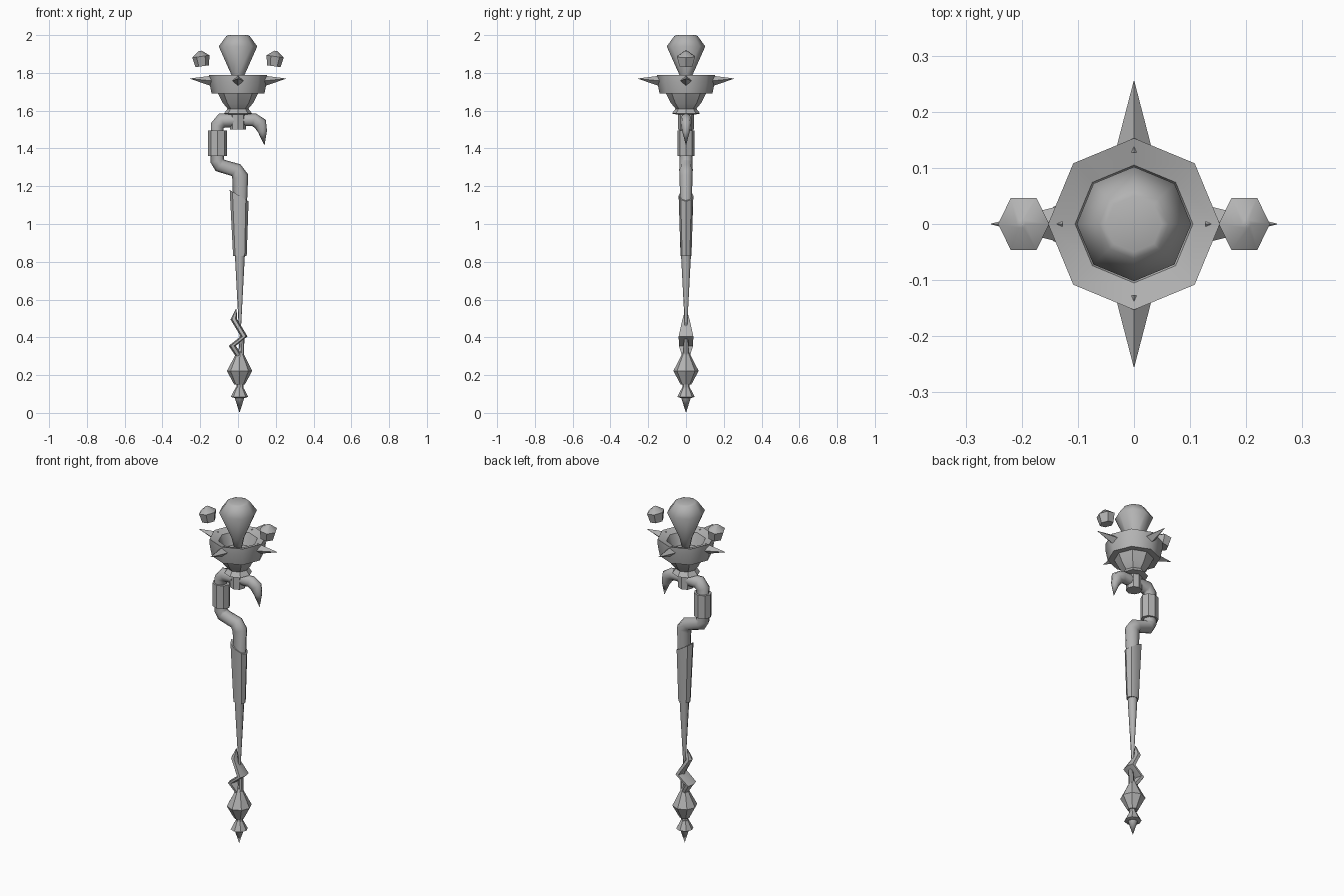
import bpy, bmesh, math
from mathutils import Vector, Matrix

cube = bpy.data.objects.get("Cube")
if cube:
    bpy.data.objects.remove(cube, do_unlink=True)

GREY = (0.45, 0.45, 0.45, 1)
mat = bpy.data.materials.new("stone_grey")
mat.use_nodes = True
mat.diffuse_color = GREY
mat.node_tree.nodes["Principled BSDF"].inputs["Base Color"].default_value = GREY


def loft(name, rings, sides=8, bend=False, smooth=40, matrix=Matrix()):
    """Skin rings (x, z, radius, depth radius); bend turns them to follow the path."""
    bm = bmesh.new()
    centres = [Vector((r[0], 0, r[1])) for r in rings]
    loops = []
    for i, ring in enumerate(rings):
        rx = ring[2]
        ry = ring[3] if len(ring) > 3 else rx
        across, mitre = Vector((1, 0, 0)), 1
        if bend:
            a = (centres[i] - centres[max(i - 1, 0)]).normalized()
            b = (centres[min(i + 1, len(rings) - 1)] - centres[i]).normalized()
            t = (a + b).normalized()
            across = Vector((t.z, 0, -t.x))
            mitre = 1 / max(t.dot(a if i else b), 0.7)
        loop = []
        for k in range(sides):
            ang = math.tau * k / sides
            p = centres[i] + across * rx * mitre * math.cos(ang) + Vector((0, ry * math.sin(ang), 0))
            loop.append(bm.verts.new(p))
        loops.append(loop)
    for low, high in zip(loops, loops[1:]):
        for k in range(sides):
            j = (k + 1) % sides
            bm.faces.new((low[k], low[j], high[j], high[k]))
    bm.faces.new(loops[0])
    bm.faces.new(loops[-1])
    bmesh.ops.remove_doubles(bm, verts=bm.verts, dist=0.0005)
    bmesh.ops.recalc_face_normals(bm, faces=bm.faces)
    mesh = bpy.data.meshes.new(name)
    bm.to_mesh(mesh)
    bm.free()
    mesh.materials.append(mat)
    obj = bpy.data.objects.new(name, mesh)
    obj.matrix_world = matrix
    bpy.context.collection.objects.link(obj)
    bpy.ops.object.select_all(action="DESELECT")
    obj.select_set(True)
    bpy.context.view_layer.objects.active = obj
    bpy.ops.object.shade_smooth_by_angle(angle=math.radians(smooth))
    return obj


# Head: large gem standing in a hollow collar over a cup
loft("gem", [(0, 1.70, 0.015), (0, 1.79, 0.035), (0, 1.94, 0.102),
             (0, 1.995, 0.062), (0, 2.0, 0.05)], smooth=80)
loft("collar", [(0, 1.69, 0.09), (0, 1.69, 0.14), (0, 1.75, 0.152), (0, 1.79, 0.153),
                (0, 1.775, 0.105), (0, 1.71, 0.08)], smooth=50)
loft("cup", [(0, 1.58, 0.05), (0, 1.585, 0.075), (0, 1.61, 0.055),
             (0, 1.64, 0.08), (0, 1.695, 0.108)], smooth=30)

# Four spikes around the collar
for i in range(4):
    loft(f"spike_{i + 1}", [(0.13, 1.757, 0.03, 0.033), (0.257, 1.77, 0, 0)],
         sides=4, bend=True, smooth=20, matrix=Matrix.Rotation(i * math.pi / 2, 4, "Z"))

# Floating side stones, leaning towards the gem
for side, label in ((1, "left"), (-1, "right")):
    place = Matrix.Translation((0.195 * side, 0, 1.875)) @ Matrix.Rotation(math.radians(8) * side, 4, "Y")
    loft(f"{label}_stone", [(0, -0.04, 0.036, 0.04), (0, 0.012, 0.046, 0.054),
                            (0, 0.042, 0.008)], sides=6, smooth=50, matrix=place)

# Neck ring, claw and the crooked upper tube
loft("neck_ring", [(0, 1.5, 0.042), (0, 1.585, 0.042)])
loft("claw", [(0.02, 1.55, 0.032, 0.03), (0.085, 1.552, 0.033, 0.03), (0.118, 1.53, 0.034, 0.028),
              (0.13, 1.49, 0.024, 0.02), (0.14, 1.415, 0, 0)], bend=True, smooth=60)
loft("crooked_shaft", [(-0.02, 1.548, 0.036), (-0.085, 1.548, 0.036), (-0.11, 1.52, 0.034),
                       (-0.11, 1.335, 0.035), (-0.095, 1.31, 0.035), (-0.01, 1.285, 0.036),
                       (0.012, 1.25, 0.042, 0.034), (0.01, 0.83, 0.026), (0.01, 0.45, 0.006)],
     bend=True, smooth=60)
loft("upper_sleeve", [(-0.108, 1.36, 0.05, 0.044), (-0.108, 1.495, 0.05, 0.044)])

# Grip with a slanted top edge
grip = loft("grip", [(0.01, 0.83, 0.036, 0.029), (0.006, 1.15, 0.05, 0.039)])
for v in grip.data.vertices:
    if v.co.z > 1.1:
        v.co.z -= (v.co.x - 0.006) * 0.6

# Zigzag twist, lower diamond and pointed foot
loft("twist", [(-0.01, 0.55, 0.002), (-0.022, 0.495, 0.018, 0.022), (0.032, 0.405, 0.018, 0.045),
               (-0.03, 0.355, 0.019, 0.043), (0.012, 0.29, 0.018, 0.02)], sides=6, smooth=30)
loft("lower_rod", [(0.008, 0.08, 0.02), (0.022, 0.42, 0.012)])
loft("diamond", [(0.008, 0.15, 0.028), (0.008, 0.222, 0.067), (0.01, 0.34, 0.006)], smooth=30)
loft("foot_flare", [(0.008, 0.08, 0.03), (0.008, 0.085, 0.046), (0.008, 0.135, 0.02)], smooth=30)
loft("foot_point", [(0.008, 0, 0), (0.008, 0.085, 0.027)], smooth=50)
